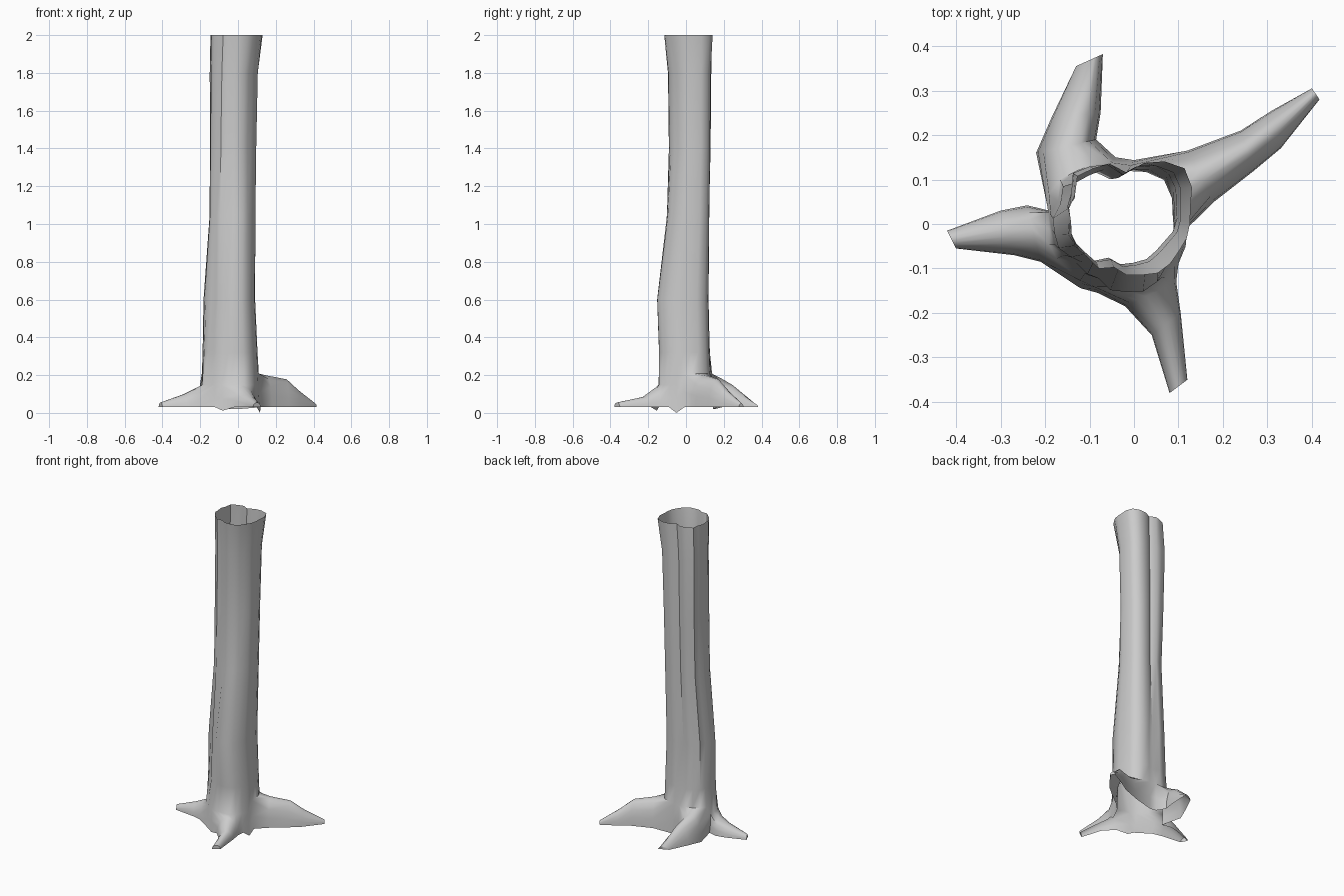
import bpy, bmesh
from math import sin, cos, pi, radians, hypot

if "Cube" in bpy.data.objects:
    bpy.data.objects.remove(bpy.data.objects["Cube"])

N = 24          # columns around the trunk
GROUND = 0.03

# trunk levels: z, x min, x max, y min, y max, then corner push NE, NW, SW, SE
# (the first three levels are the root zone)
levels = [
    (0.03, -.19, .12, -.155, .15, 0, 0, 0, 0),
    (0.10, -.195, .115, -.15, .145, 0, 0, -.01, 0),
    (0.19, -.195, .11, -.147, .138, 0, 0, -.015, 0),
    (0.32, -.19, .103, -.145, .13, .005, 0, -.035, 0),
    (0.60, -.185, .09, -.155, .122, .01, 0, -.05, 0),
    (1.05, -.152, .092, -.105, .125, .01, 0, -.012, -.01),
    (1.40, -.148, .097, -.095, .13, .01, .01, -.006, -.02),
    (1.80, -.145, .105, -.10, .13, .015, .022, -.01, -.02),
    (2.00, -.145, .125, -.12, .135, .025, .01, -.016, -.01),
]

# roots: first column, then sections (start side xy, end side xy, ridge height)
roots = [
    (0, [(.18, .05, .12, .165, .20), (.27, .12, .24, .21, .18),
         (.33, .17, .31, .255, .12), (.417, .28, .40, .305, .05)]),
    (6, [(-.085, .19, -.22, .16, .19), (-.075, .25, -.185, .24, .15),
         (-.07, .382, -.13, .355, .045)]),
    (11, [(-.24, .042, -.21, -.085, .13), (-.30, .03, -.27, -.07, .10),
          (-.42, -.015, -.40, -.055, .055)]),
    (17, [(-.02, -.185, .095, -.13, .135), (.04, -.25, .105, -.20, .085),
          (.08, -.38, .12, -.35, .055)]),
]
SPAN = 5                                    # trunk columns covered by each root
dips = {5: .02, 6: .02, 17: .012, 23: 0.0}  # low points between roots
grooves = {6: .022, 10: .018, 17: .018}     # bark grooves up the trunk


def fit(values, lo, hi):
    a, b = min(values), max(values)
    return [lo + (v - a) / (b - a) * (hi - lo) for v in values]


def ring(bm, i, z, x0, x1, y0, y1, *corners):
    """One lobed trunk ring fitted to its bounds, with corners and grooves pushed."""
    pts = []
    for k in range(N):
        t = radians(k * 360 / N)
        r = 1 + .05 * cos(4 * (t - pi / 4)) + .05 * cos(t - pi / 4) \
            + .025 * cos(7 * t + .8)
        pts.append((r * cos(t), r * sin(t)))
    xs = fit([p[0] for p in pts], x0, x1)
    ys = fit([p[1] for p in pts], y0, y1)
    verts = []
    for k in range(N):
        t = radians(k * 360 / N)
        push = sum(c * max(0, cos(t - pi / 4 - q * pi / 2)) ** 8
                   for q, c in enumerate(corners))
        if i > 2:
            push -= grooves.get(k, 0)
        h = z
        if i == 0:
            h = dips.get(k, z)
        elif i in (1, 2):
            h = z * (1.1 if k <= 10 else .78)
        verts.append(bm.verts.new((xs[k] + push * cos(t), ys[k] + push * sin(t), h)))
    return verts


bm = bmesh.new()

# hollow trunk, leaving openings where the roots join
rings = [ring(bm, i, *lv) for i, lv in enumerate(levels)]
covered = {(s + j) % N for s, _ in roots for j in range(SPAN)}
for i in range(len(rings) - 1):
    for k in range(N):
        if i < 2 and k in covered:
            continue
        m = (k + 1) % N
        bm.faces.new((rings[i][k], rings[i][m], rings[i + 1][m], rings[i + 1][k]))

# arched roots, open underneath
for start, sections in roots:
    a, b = start, (start + SPAN) % N
    prev = ([rings[0][a], rings[1][a]]
            + [rings[2][(start + j) % N] for j in range(SPAN + 1)]
            + [rings[1][b], rings[0][b]])
    n = len(prev)
    for xa, ya, xb, yb, top in sections:
        cur = []
        for j in range(n):
            t = pi * j / (n - 1)
            s = (1 - cos(t)) / 2
            cur.append(bm.verts.new((xa + (xb - xa) * s, ya + (yb - ya) * s,
                                     GROUND + (top - GROUND) * sin(t))))
        for j in range(n - 1):
            bm.faces.new((prev[j], cur[j], cur[j + 1], prev[j + 1]))
        prev = cur
    bm.faces.new(prev)      # blunt tip

bmesh.ops.recalc_face_normals(bm, faces=bm.faces)
mesh = bpy.data.meshes.new("tree_trunk")
bm.to_mesh(mesh)
bm.free()
trunk = bpy.data.objects.new("tree_trunk", mesh)
bpy.context.collection.objects.link(trunk)
bpy.context.view_layer.objects.active = trunk
trunk.select_set(True)
bpy.ops.object.shade_smooth_by_angle(angle=radians(50))
